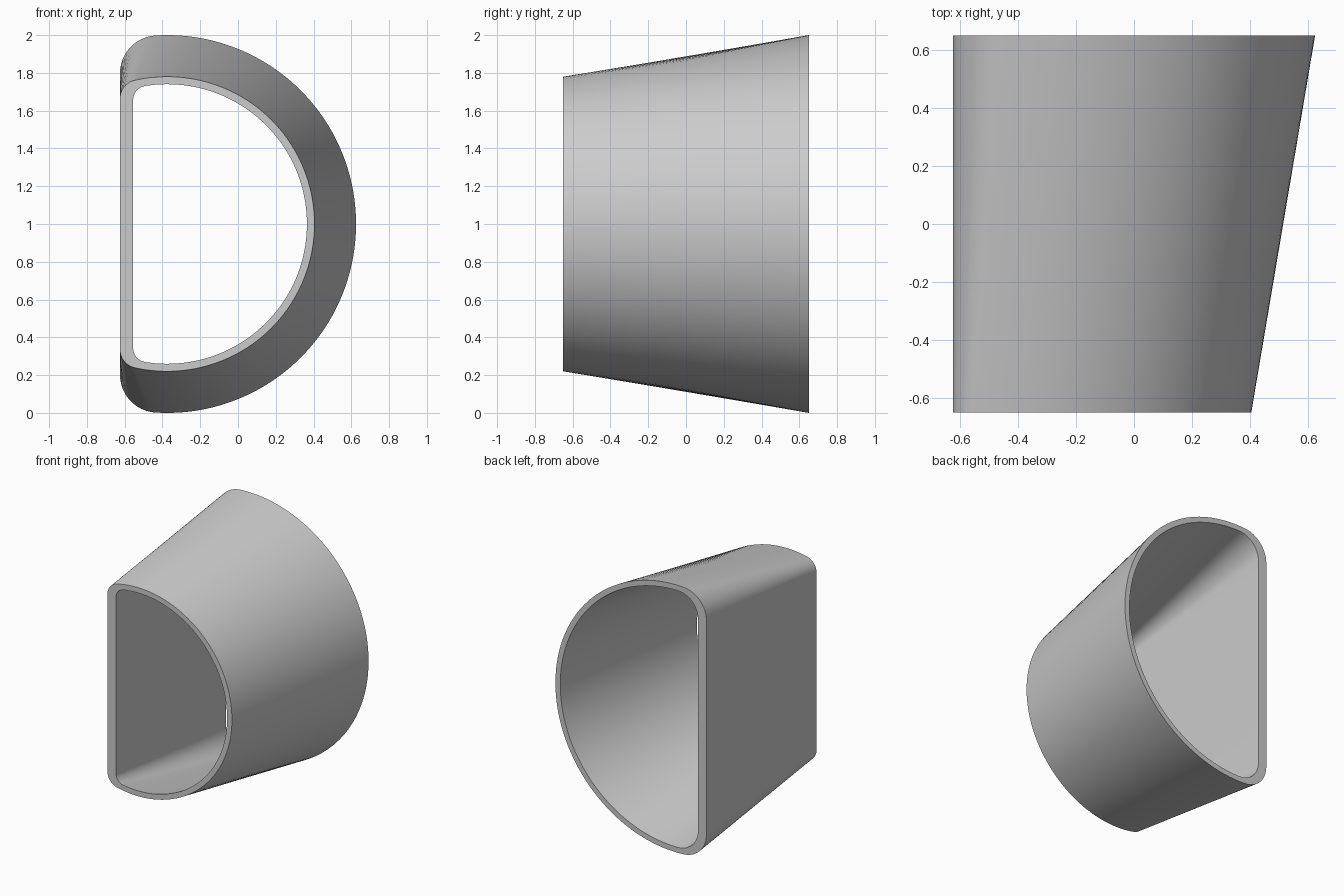
import bpy
import bmesh
from math import acos, cos, sin, pi, sqrt

cube = bpy.data.objects.get("Cube")
if cube:
    bpy.data.objects.remove(cube, do_unlink=True)

AXIS_X, AXIS_Z = -0.375, 1.0
FRONT_Y, BACK_Y = -0.65, 0.65
ARC_STEPS, FILLET_STEPS = 96, 12


def arc(cx, cz, radius, start, end, steps):
    angles = [start + (end - start) * i / steps for i in range(steps + 1)]
    return [(cx + radius * cos(a), cz + radius * sin(a)) for a in angles]


def d_profile(radius, flat_x, fillet):
    """Round bow closed by a flat side, with the two corners filleted."""
    fx = flat_x + fillet
    reach = radius - fillet
    dz = sqrt(reach ** 2 - (fx - AXIS_X) ** 2)
    tangent = acos((fx - AXIS_X) / reach)
    bow = arc(AXIS_X, AXIS_Z, radius, tangent, -tangent, ARC_STEPS)
    bottom = arc(fx, AXIS_Z - dz, fillet, -tangent, -pi, FILLET_STEPS)
    top = arc(fx, AXIS_Z + dz, fillet, pi, tangent, FILLET_STEPS)
    return bow + bottom[1:] + top[:-1]


def ring(bm, y, profile):
    return [bm.verts.new((x, y, z)) for x, z in profile]


def bridge(bm, a, b):
    for i in range(len(a)):
        j = (i + 1) % len(a)
        bm.faces.new((a[i], a[j], b[j], b[i]))


# Tapered tube: outer wall, back rim, inner wall, front rim
bm = bmesh.new()
rings = [
    ring(bm, FRONT_Y, d_profile(0.78, -0.625, 0.10)),
    ring(bm, BACK_Y, d_profile(1.0, -0.625, 0.20)),
    ring(bm, BACK_Y, d_profile(0.96, -0.555, 0.17)),
    ring(bm, FRONT_Y, d_profile(0.74, -0.555, 0.075)),
]
for i in range(len(rings)):
    bridge(bm, rings[i], rings[(i + 1) % len(rings)])
bmesh.ops.recalc_face_normals(bm, faces=bm.faces)
mesh = bpy.data.meshes.new("tapered_tube")
bm.to_mesh(mesh)
bm.free()

tube = bpy.data.objects.new("tapered_tube", mesh)
bpy.context.collection.objects.link(tube)

# Plain grey surface
grey = bpy.data.materials.new("light_grey")
grey.use_nodes = True
colour = (0.6, 0.6, 0.6, 1.0)
grey.diffuse_color = colour
grey.node_tree.nodes["Principled BSDF"].inputs["Base Color"].default_value = colour
mesh.materials.append(grey)

# Smooth walls with crisp rims
bpy.ops.object.select_all(action="DESELECT")
tube.select_set(True)
bpy.context.view_layer.objects.active = tube
bpy.ops.object.shade_smooth_by_angle(angle=pi / 6)
